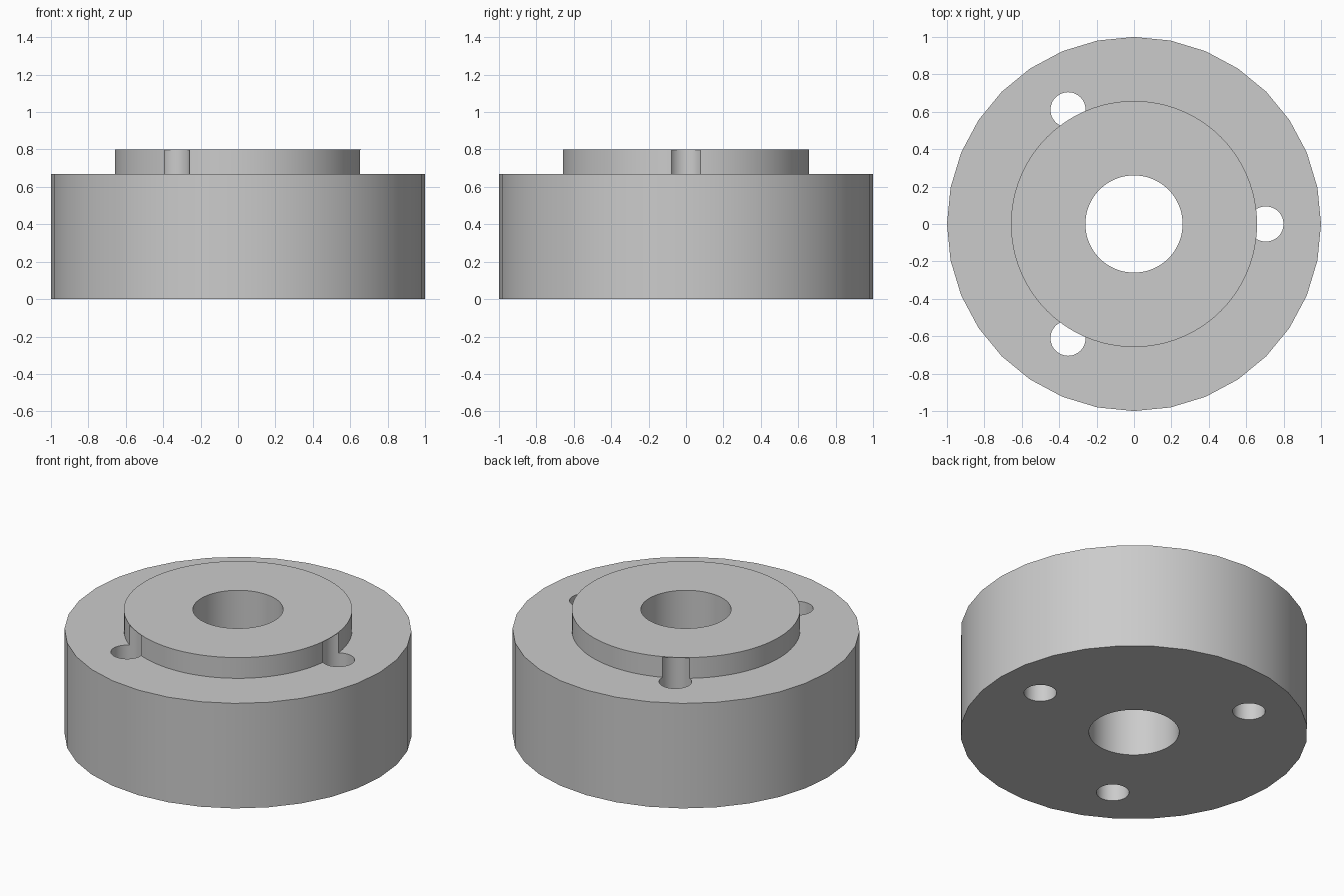
import bpy
from math import radians, cos, sin

cube = bpy.data.objects.get("Cube")
if cube:
    bpy.data.objects.remove(cube, do_unlink=True)

BASE_TOP, BOSS_TOP = 0.668, 0.8
GREY = (0.6, 0.6, 0.6, 1)

steel = bpy.data.materials.new("plain grey metal")
steel.use_nodes = True
steel.diffuse_color = GREY
steel.node_tree.nodes["Principled BSDF"].inputs["Base Color"].default_value = GREY


def cylinder(name, radius, bottom, top, sides, x=0, y=0):
    bpy.ops.mesh.primitive_cylinder_add(
        vertices=sides, radius=radius, depth=top - bottom,
        location=(x, y, (bottom + top) / 2))
    part = bpy.context.object
    part.name = name
    part.data.materials.append(steel)
    return part


def combine(target, tool, operation):
    mod = target.modifiers.new(tool.name, "BOOLEAN")
    mod.operation = operation
    mod.solver = "EXACT"
    mod.object = tool
    tool.hide_render = True
    bpy.context.view_layer.objects.active = target
    bpy.ops.object.modifier_apply(modifier=mod.name)
    bpy.data.objects.remove(tool, do_unlink=True)


# Coarse round base with a finer raised boss
hub = cylinder("flanged_hub", 1, 0, BASE_TOP, 32)
combine(hub, cylinder("boss", 0.658, 0.3, BOSS_TOP, 96), "UNION")

# Central bore
combine(hub, cylinder("bore", 0.26, -0.1, 1, 64), "DIFFERENCE")

# Three bolt holes, stopping just under the top skin of the boss
for angle in (0, 120, 240):
    a = radians(angle)
    hole = cylinder("bolt_hole", 0.094, -0.1, BOSS_TOP - 0.003, 48,
                    0.705 * cos(a), 0.705 * sin(a))
    combine(hub, hole, "DIFFERENCE")

# Smooth walls, crisp rims
bpy.ops.object.select_all(action="DESELECT")
hub.select_set(True)
bpy.context.view_layer.objects.active = hub
bpy.ops.object.shade_smooth_by_angle(angle=radians(30))
